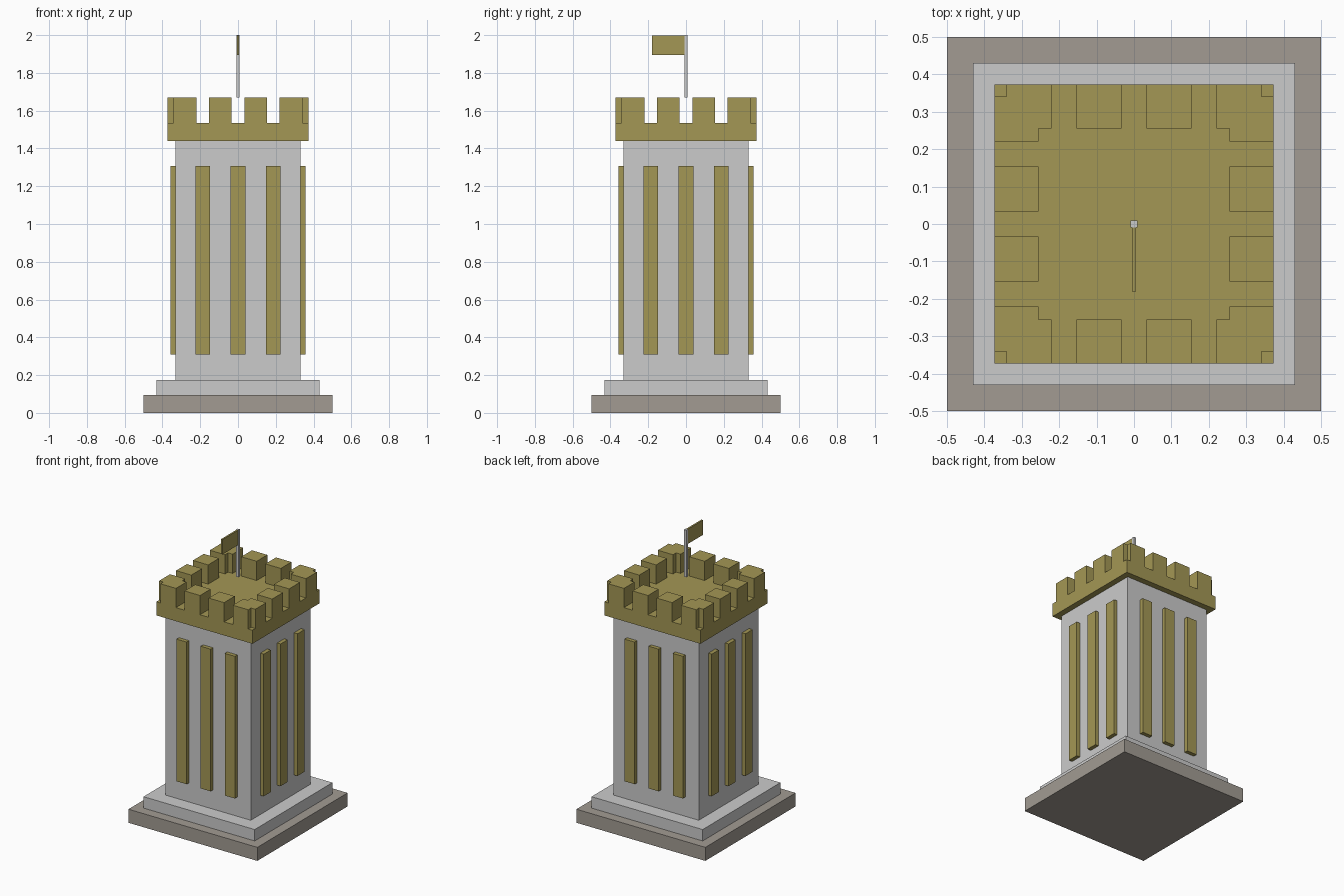
import bpy, bmesh
from mathutils import Matrix, Vector
from math import pi

if "Cube" in bpy.data.objects:
    bpy.data.objects.remove(bpy.data.objects["Cube"])


def material(name, color):
    m = bpy.data.materials.new(name)
    m.diffuse_color = (*color, 1)
    m.use_nodes = True
    m.node_tree.nodes["Principled BSDF"].inputs["Base Color"].default_value = m.diffuse_color
    return m


gold = material("gold", (0.37, 0.31, 0.09))
stone = material("warm_stone", (0.36, 0.33, 0.29))


def box(name, lo, hi, mat=None, turn=0):
    """Box between two corners, turned about z by quarter turns."""
    lo, hi = Vector(lo), Vector(hi)
    size = hi - lo
    bm = bmesh.new()
    bmesh.ops.create_cube(bm, size=1, matrix=Matrix.Rotation(turn * pi / 2, 4, 'Z')
                          @ Matrix.Translation((lo + hi) / 2)
                          @ Matrix.Diagonal((*size, 1)))
    mesh = bpy.data.meshes.new(name)
    bm.to_mesh(mesh)
    bm.free()
    if mat:
        mesh.materials.append(mat)
    ob = bpy.data.objects.new(name, mesh)
    bpy.context.collection.objects.link(ob)
    return ob


def slab(name, half, z0, z1, mat=None):
    return box(name, (-half, -half, z0), (half, half, z1), mat)


# Stepped base, shaft and parapet
slab("base", 0.5, 0, 0.095, stone)
slab("upper_step", 0.431, 0.095, 0.175)
slab("shaft", 0.331, 0.175, 1.44)
slab("parapet", 0.373, 1.44, 1.535, gold)

for side in range(4):
    # Three raised strips on each wall
    for i in (-1, 0, 1):
        x = i * 0.187
        box("wall_strip", (x - 0.039, -0.358, 0.31), (x + 0.039, -0.32, 1.307), gold, side)
    # Four merlons on each edge; the end ones overlap at the corners
    for i in (-1.5, -0.5, 0.5, 1.5):
        x = i * 0.187
        box("merlon", (x - 0.06, -0.373, 1.535), (x + 0.06, -0.255, 1.67), gold, side)

# Flagpole and flag
box("flagpole", (-0.009, -0.009, 1.67), (0.009, 0.009, 2.0))
box("flag", (-0.006, -0.18, 1.895), (0.006, -0.008, 1.999), gold)
